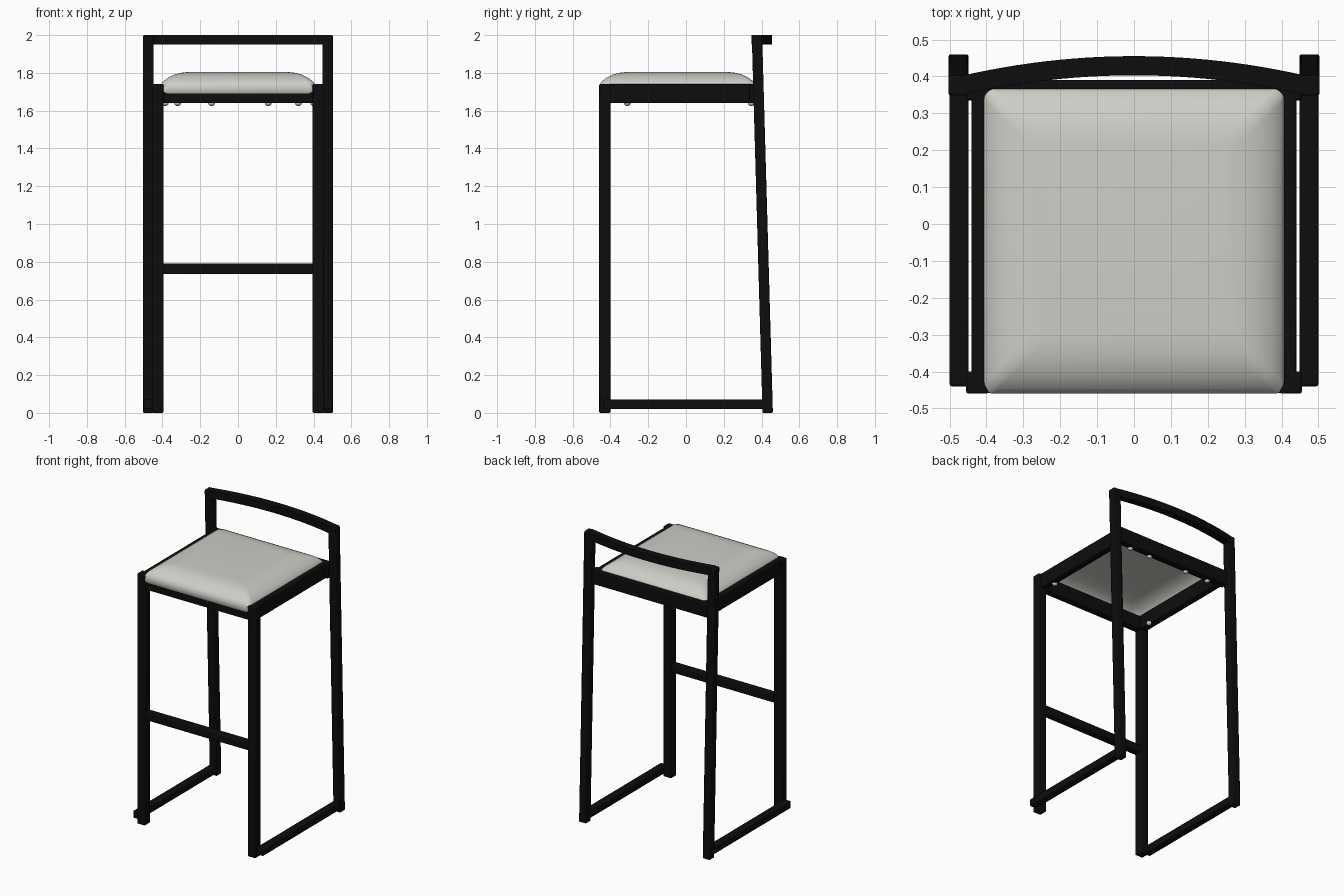
import bpy, bmesh, math

default = bpy.data.objects.get("Cube")
if default:
    bpy.data.objects.remove(default, do_unlink=True)


def make_material(name, color, roughness):
    mat = bpy.data.materials.new(name)
    mat.use_nodes = True
    mat.diffuse_color = color
    bsdf = mat.node_tree.nodes["Principled BSDF"]
    bsdf.inputs["Base Color"].default_value = color
    bsdf.inputs["Roughness"].default_value = roughness
    return mat


black = make_material("black_metal", (0.004, 0.004, 0.004, 1), 0.5)
cream = make_material("cream_upholstery", (0.62, 0.61, 0.57, 1), 0.6)


def finish(name, bm, mat, bevel=0.0):
    bmesh.ops.recalc_face_normals(bm, faces=bm.faces)
    mesh = bpy.data.meshes.new(name)
    bm.to_mesh(mesh)
    bm.free()
    mesh.materials.append(mat)
    obj = bpy.data.objects.new(name, mesh)
    bpy.context.collection.objects.link(obj)
    if bevel:
        mod = obj.modifiers.new("soft_edges", 'BEVEL')
        mod.width = bevel
        mod.segments = 2
    bpy.ops.object.select_all(action='DESELECT')
    obj.select_set(True)
    bpy.context.view_layer.objects.active = obj
    bpy.ops.object.shade_smooth_by_angle(angle=math.radians(35))
    return obj


def tube(name, x, y, z, lean=0.0):
    """Box between (min, max) pairs; lean shifts the top along y."""
    bm = bmesh.new()
    bmesh.ops.create_cube(bm, size=1)
    for v in bm.verts:
        top = v.co.z > 0
        v.co = [r[0] if c < 0 else r[1] for c, r in zip(v.co, (x, y, z))]
        if top:
            v.co.y += lean
    return finish(name, bm, black, 0.006)


# Side frames: front leg, leaning back leg, floor rail and seat rail
for side, s in (("left", 1), ("right", -1)):
    def span(a, b):
        return tuple(sorted((s * a, s * b)))
    tube(f"front_leg_{side}", span(0.395, 0.455), (-0.46, -0.40), (0.0, 1.74))
    tube(f"back_leg_{side}", span(0.448, 0.503), (0.405, 0.46), (0.0, 2.0), -0.057)
    tube(f"floor_rail_{side}", span(0.448, 0.50), (-0.44, 0.43), (0.02, 0.07))
    tube(f"seat_rail_{side}", span(0.39, 0.44), (-0.42, 0.385), (1.64, 1.74))

# Cross rails
tube("front_seat_rail", (-0.40, 0.40), (-0.455, -0.40), (1.64, 1.735))
tube("back_seat_rail", (-0.455, 0.455), (0.335, 0.39), (1.64, 1.74))
tube("footrest", (-0.40, 0.40), (-0.458, -0.405), (0.735, 0.79))

# Backrest: bowed band swept between the back legs
steps = 24
bm = bmesh.new()
previous = None
for i in range(steps + 1):
    t = 2 * i / steps - 1
    y = 0.348 + 0.055 * (1 - t * t)
    ring = [bm.verts.new((0.475 * t, yy, zz)) for yy, zz in
            ((y, 1.95), (y + 0.052, 1.95), (y + 0.052, 2.0), (y, 2.0))]
    if previous:
        for k in range(4):
            n = (k + 1) % 4
            bm.faces.new((previous[k], previous[n], ring[n], ring[k]))
    else:
        bm.faces.new(ring)
    previous = ring
bm.faces.new(previous)
finish("backrest", bm, black)


# Cushion: hollow domed shell lofted through rounded rectangles
def rounded_rectangle(bm, inset, z, radius=0.03, segments=5):
    hx, hy, cy = 0.41 - inset, 0.415 - inset, -0.045
    ring = []
    for corner, (sx, sy) in enumerate(((1, 1), (-1, 1), (-1, -1), (1, -1))):
        for k in range(segments + 1):
            a = math.pi / 2 * (corner + k / segments)
            ring.append(bm.verts.new((sx * (hx - radius) + radius * math.cos(a),
                                      cy + sy * (hy - radius) + radius * math.sin(a), z)))
    return ring


bm = bmesh.new()
previous = None
for inset, z in ((0.008, 1.687), (0.0, 1.70), (0.0, 1.735), (0.014, 1.755),
                 (0.04, 1.775), (0.07, 1.79), (0.105, 1.80), (0.15, 1.805)):
    ring = rounded_rectangle(bm, inset, z)
    if previous:
        for k in range(len(ring)):
            n = (k + 1) % len(ring)
            bm.faces.new((previous[k], previous[n], ring[n], ring[k]))
    previous = ring
bm.faces.new(previous)
cushion = finish("seat_cushion", bm, cream)

# Screw heads under the seat frame
for i, (x, y) in enumerate(((-0.385, -0.31), (0.40, -0.31), (-0.32, 0.345),
                            (-0.14, 0.345), (0.16, 0.345), (0.32, 0.345))):
    bm = bmesh.new()
    bmesh.ops.create_uvsphere(bm, u_segments=12, v_segments=8, radius=0.018)
    for v in bm.verts:
        v.co = (v.co.x + x, v.co.y + y, v.co.z * 0.85 + 1.64)
    finish(f"screw_head_{i + 1}", bm, cream)
